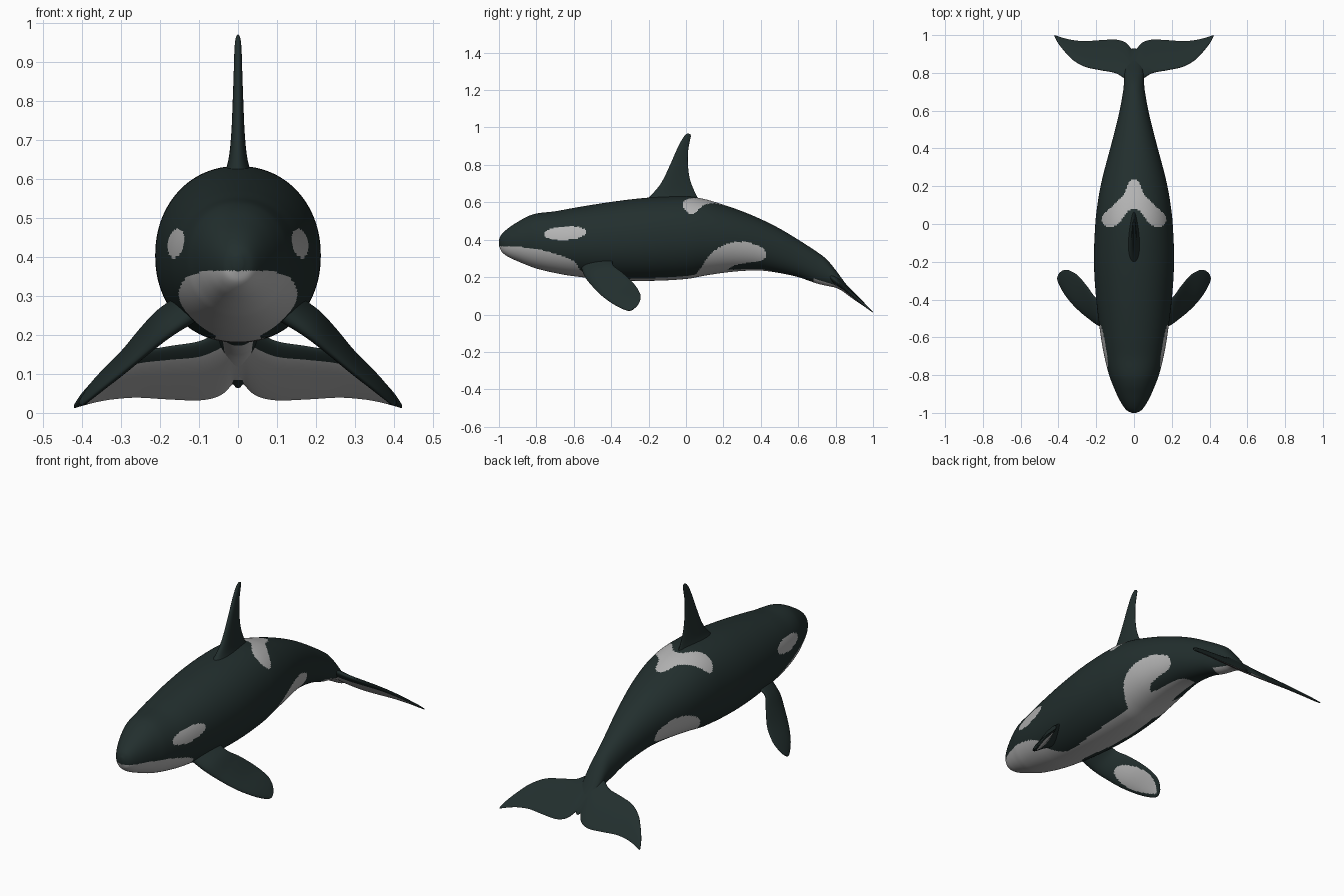
import bpy, bmesh, math
from mathutils import Vector
from mathutils.geometry import interpolate_bezier

if "Cube" in bpy.data.objects:
    bpy.data.objects.remove(bpy.data.objects["Cube"])


def material(name, rgb):
    m = bpy.data.materials.new(name)
    m.diffuse_color = (*rgb, 1)
    m.use_nodes = True
    m.node_tree.nodes["Principled BSDF"].inputs["Base Color"].default_value = m.diffuse_color
    return m


DARK = material("dark_skin", (0.016, 0.028, 0.027))
PALE = material("pale_skin", (0.46, 0.46, 0.46))


def spline(stations, step):
    """Smooth curve through tuples of numbers, sampled about every step."""
    out = []
    for i in range(len(stations) - 1):
        p0, p1 = stations[max(i - 1, 0)], stations[i]
        p2, p3 = stations[i + 1], stations[min(i + 2, len(stations) - 1)]
        length = math.dist(p1[:3], p2[:3])
        la = max(math.dist(p0[:3], p1[:3]), 1e-6)
        lb = max(math.dist(p2[:3], p3[:3]), 1e-6)
        n = max(2, round(length / step))
        for k in range(n):
            t = k / n
            h1, h2 = 2*t**3 - 3*t**2 + 1, t**3 - 2*t**2 + t
            h3, h4 = -2*t**3 + 3*t**2, t**3 - t**2
            row = []
            for a, b, c, d in zip(p0, p1, p2, p3):
                m1 = (c - a) / (la + length) * length if i else c - b
                m2 = (d - b) / (lb + length) * length if p3 is not p2 else c - b
                row.append(h1*b + h2*m1 + h3*c + h4*m2)
            out.append(row)
    out.append(list(stations[-1]))
    return out


def loft(name, rings, is_pale, cap_start=True, mirror=False):
    """Skin closed rings; is_pale(centre, around, along) picks the colour."""
    bm = bmesh.new()
    vs = [[bm.verts.new(p) for p in ring] for ring in rings]
    n = len(rings[0])
    for i in range(len(vs) - 1):
        for j in range(n):
            k = (j + 1) % n
            f = bm.faces.new((vs[i][j], vs[i][k], vs[i + 1][k], vs[i + 1][j]))
            c = f.calc_center_median()
            f.material_index = int(is_pale(c, (j + 0.5) / n, i / len(vs)))
    if cap_start:
        bm.faces.new(vs[0])
    bm.faces.new(vs[-1])
    bmesh.ops.recalc_face_normals(bm, faces=bm.faces)
    me = bpy.data.meshes.new(name)
    bm.to_mesh(me)
    bm.free()
    me.materials.append(DARK)
    me.materials.append(PALE)
    ob = bpy.data.objects.new(name, me)
    bpy.context.collection.objects.link(ob)
    if mirror:
        ob.modifiers.new("Mirror", 'MIRROR')
    bpy.ops.object.select_all(action='DESELECT')
    ob.select_set(True)
    bpy.context.view_layer.objects.active = ob
    bpy.ops.object.shade_smooth_by_angle(angle=math.radians(50))
    return ob


def fin(name, stations, normal, is_pale, n=64, **kw):
    """Foil-shaped fin from (leading point, trailing point, half thickness)."""
    normal = Vector(normal).normalized()
    rings = []
    for r in spline([(*a, *b, h) for a, b, h in stations], 0.006):
        a, b, h = Vector(r[:3]), Vector(r[3:6]), r[6]
        ring = []
        for j in range(n):
            ang = 2 * math.pi * j / n
            c = (1 - math.cos(ang)) / 2
            ring.append(a.lerp(b, c) + normal * h * math.sin(ang) * (1.15 - 0.6 * c))
        rings.append(ring)
    return loft(name, rings, is_pale, **kw)


def inside(poly, u, v):
    hit = False
    for (a, b), (c, d) in zip(poly, poly[1:] + poly[:1]):
        if (b > v) != (d > v) and u < (c - a) * (v - b) / (d - b) + a:
            hit = not hit
    return hit


def rounded(poly):
    return [tuple(p) for p in spline(poly + poly[:1], 0.01)][:-1]


# Colour patches: saddle from above, flank from the side, belly edge height
SADDLE = rounded([(-.01, .24), (.02, .23), (.06, .15), (.12, .09), (.165, .045), (.168, .01),
                  (.14, -.015), (.1, -.01), (.06, .03), (.03, .07), (-.01, .09)])
FLANK = rounded([(.02, .18), (.08, .25), (.12, .31), (.18, .36), (.26, .388), (.34, .383),
                 (.41, .355), (.43, .315), (.40, .288), (.32, .275), (.26, .262), (.22, .235), (.2, .18)])
BELLY = spline([(-1.01, .365), (-.9, .362), (-.8, .35), (-.7, .325), (-.6, .285), (-.56, .235),
                (-.48, .2), (-.3, .192), (0, .205), (.1, .225), (.25, .24), (.4, .243), (.47, .225),
                (.5, .19)], 0.01)


def belly_height(y):
    for a, b in zip(BELLY, BELLY[1:]):
        if a[0] <= y < b[0]:
            return a[1] + (b[1] - a[1]) * (y - a[0]) / (b[0] - a[0])
    return -1


def body_pale(c, around, along):
    x, y, z = abs(c.x), c.y, c.z
    u, v = y + 0.645, z - 0.435
    eye = ((u + 0.1 * v) / 0.115) ** 2 + ((v - 0.06 * u) / 0.037) ** 2 < 1
    saddle = z > 0.42 and inside(SADDLE, x, y)
    tail = 0.68 < y < 0.9 and 0.3 < 1 - abs(around - 0.75) and abs(around - 0.75) < 0.12
    return eye or saddle or tail or z < belly_height(y) or inside(FLANK, y, z)


# Body: y, half width, top, bottom
BODY = [(-1, .012, .402, .368), (-.985, .04, .43, .335), (-.95, .066, .462, .308),
        (-.9, .092, .495, .285), (-.85, .113, .523, .264), (-.8, .132, .54, .246),
        (-.7, .157, .552, .222), (-.6, .175, .57, .205), (-.4, .2, .602, .185),
        (-.2, .212, .625, .18), (0, .205, .632, .19), (.1, .194, .617, .208),
        (.2, .177, .587, .223), (.3, .153, .552, .233), (.4, .126, .51, .235),
        (.5, .1, .46, .222), (.6, .076, .4, .2), (.7, .058, .335, .166),
        (.75, .053, .297, .154), (.8, .05, .238, .143), (.85, .043, .17, .117),
        (.9, .028, .108, .084), (.93, .008, .075, .064)]
rings = []
for y, w, top, bot in spline(BODY, 0.0075):
    ring = []
    for j in range(160):
        a = 2 * math.pi * j / 160
        ca, sa = math.cos(a), math.sin(a)
        p = 2 / 2.12
        ring.append((w * math.copysign(abs(ca) ** p, ca), y,
                     (top + bot) / 2 + (top - bot) / 2 * math.copysign(abs(sa) ** p, sa)))
    rings.append(ring)
loft("body", rings, body_pale)

# Dorsal fin, flared where it meets the back
fin("dorsal_fin", [((0, -.25, .58), (0, .09, .58), .055), ((0, -.19, .635), (0, .052, .645), .03),
                   ((0, -.135, .70), (0, .022, .72), .02), ((0, -.085, .80), (0, .01, .81), .015),
                   ((0, -.05, .88), (0, .012, .88), .012), ((0, -.022, .935), (0, .021, .93), .01),
                   ((0, -.002, .962), (0, .026, .953), .007), ((0, .01, .969), (0, .023, .964), .003)],
    (1, 0, 0), lambda c, s, t: False)


# Flippers, pale oval on the underside
def flipper_pale(c, s, t):
    chord = (1 - math.cos(2 * math.pi * s)) / 2
    return s > 0.5 and ((chord - 0.5) / 0.38) ** 2 + ((t - 0.64) / 0.29) ** 2 < 1


fin("flippers", [((.11, -.56, .25), (.13, -.39, .31), .035), ((.18, -.54, .20), (.20, -.39, .265), .026),
                 ((.24, -.50, .15), (.245, -.335, .22), .02), ((.30, -.45, .10), (.295, -.275, .16), .017),
                 ((.35, -.395, .06), (.345, -.245, .11), .014), ((.38, -.35, .035), (.375, -.245, .077), .011),
                 ((.40, -.31, .02), (.397, -.262, .045), .007), ((.406, -.292, .022), (.404, -.276, .034), .003)],
    (.74, -.27, .6), flipper_pale, mirror=True)


# Tail flukes lying on a sloping plane, pale below behind a dark leading rim
def fluke_pale(c, s, t):
    chord = (1 - math.cos(2 * math.pi * s)) / 2
    return s > 0.5 and chord > 0.17 and c.x < 0.385


def on_slope(x, y):
    return (x, y, .012 + (1 - y) * .85)


FLUKE = [(0, .74, .925, .024), (.015, .745, .928, .024), (.03, .755, .948, .023), (.055, .775, .966, .021),
         (.10, .80, .976, .018), (.18, .815, .973, .015), (.26, .833, .968, .012), (.32, .866, .973, .01),
         (.36, .905, .981, .008), (.40, .955, .993, .006), (.42, .99, 1.0, .003)]
fin("tail_flukes", [(on_slope(x, a), on_slope(x, b), h) for x, a, b, h in FLUKE],
    (0, .65, .76), fluke_pale, cap_start=False, mirror=True)
